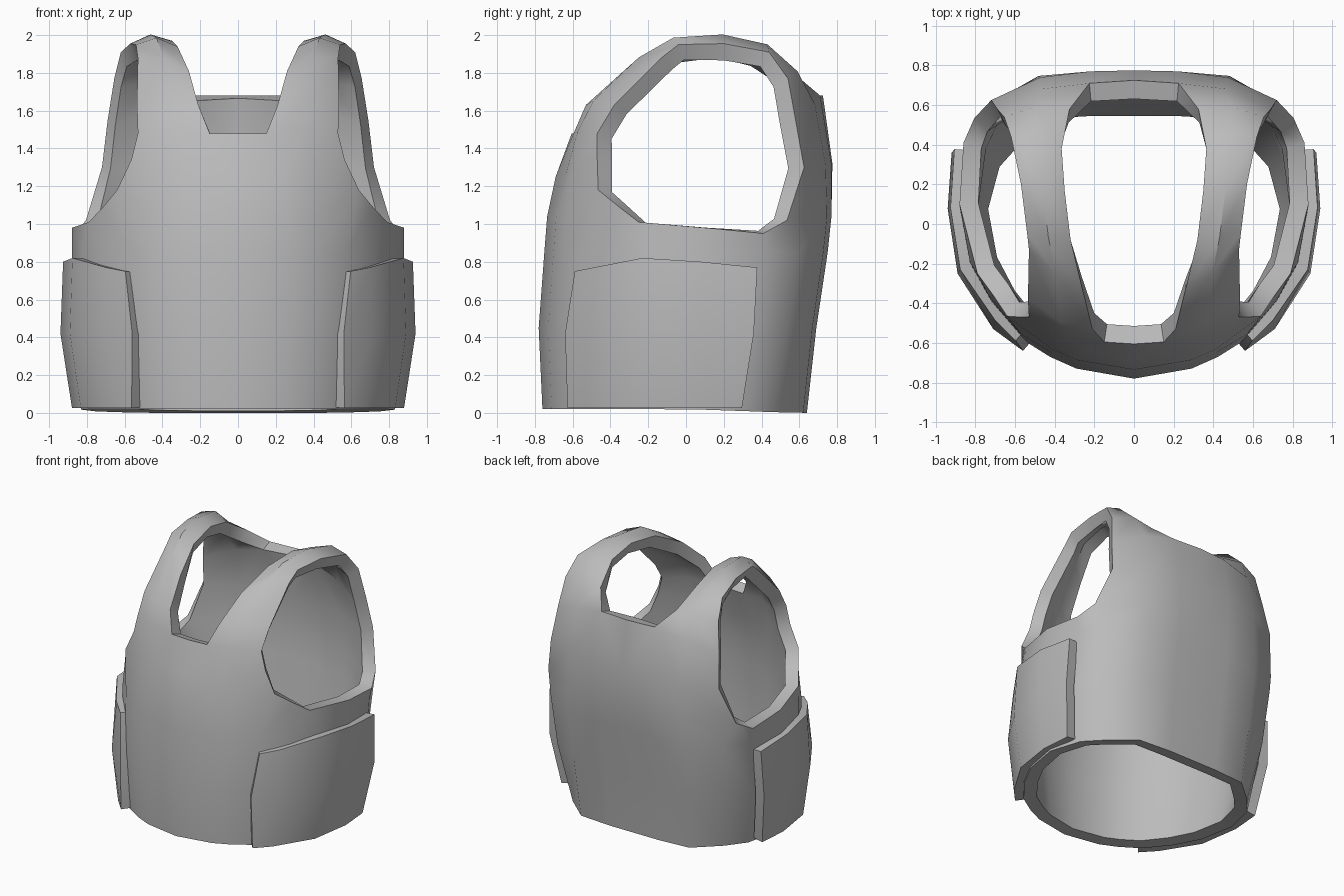
import bpy, bmesh, math
from mathutils import Vector

cube = bpy.data.objects.get("Cube")
if cube:
    bpy.data.objects.remove(cube, do_unlink=True)

GREY = (0.5, 0.5, 0.5, 1)
fabric = bpy.data.materials.new("grey fabric")
fabric.use_nodes = True
fabric.diffuse_color = GREY
fabric.node_tree.nodes["Principled BSDF"].inputs["Base Color"].default_value = GREY


def ring(outline, z, sx, front, back, drop=0.0):
    """Scale a half outline to one height; drop lowers its back."""
    return [Vector((x * sx, y * (front if y < 0 else back), z - drop * max(y, 0)))
            for x, y in outline]


def grid(rows):
    """Quads between neighbouring rows of points."""
    return [(a[i], a[i + 1], b[i + 1], b[i])
            for a, b in zip(rows, rows[1:]) for i in range(len(a) - 1)]


def shell(name, quads, thickness):
    """Mirrored cloth shell, thickened inwards, with crisp rims."""
    bm = bmesh.new()
    for q in quads:
        bm.faces.new([bm.verts.new(p) for p in q])
    bmesh.ops.remove_doubles(bm, verts=bm.verts, dist=0.0005)
    bmesh.ops.recalc_face_normals(bm, faces=bm.faces)
    middle = Vector((0, 0, 1))
    if sum(f.normal.dot(f.calc_center_median() - middle) for f in bm.faces) < 0:
        bmesh.ops.reverse_faces(bm, faces=bm.faces)
    mesh = bpy.data.meshes.new(name)
    bm.to_mesh(mesh)
    bm.free()
    mesh.materials.append(fabric)
    obj = bpy.data.objects.new(name, mesh)
    bpy.context.collection.objects.link(obj)
    mirror = obj.modifiers.new("Mirror", 'MIRROR')
    mirror.use_clip = True
    solid = obj.modifiers.new("Solidify", 'SOLIDIFY')
    solid.thickness = thickness
    solid.offset = -1
    bpy.ops.object.select_all(action='DESELECT')
    obj.select_set(True)
    bpy.context.view_layer.objects.active = obj
    bpy.ops.object.convert(target='MESH')
    bpy.ops.object.shade_smooth_by_angle(angle=math.radians(40))


# Waist: half outline from front centre round to back centre
body = [(0, -1), (.33, -.935), (.48, -.86), (.65, -.74), (.82, -.51), (.94, -.26),
        (1, .12), (.95, .55), (.84, .8), (.56, .97), (.25, 1), (0, 1)]
waist = [ring(body, .02, .83, .76, .64, .02),
         ring(body, .45, .88, .78, .69),
         ring(body, .85, .88, .75, .75)]

# The back corner pulls in towards the hem
for row, pull in zip(waist, (.05, .015)):
    row[7] -= Vector((pull / 2, pull / 2, 0))
    row[8] -= Vector((pull, pull, 0))

# Top of the waist, dipping under the armhole
top = ring(body, 1.04, .86, .735, .77)
top[3:9] = [Vector(p) for p in ((.64, -.465, 1.18), (.71, -.36, 1.095), (.79, -.25, 1.01),
                                (.88, .1, .98), (.86, .41, .95), (.805, .535, 1.02))]
waist.append(top)

# Shoulder strap: neck edge and armhole edge, front to back
neck = [(.25, -.64, 1.25), (.15, -.595, 1.48), (.21, -.53, 1.63), (.26, -.33, 1.81),
        (.32, -.08, 1.94), (.35, .17, 1.97), (.365, .38, 1.92), (.325, .58, 1.79),
        (.225, .71, 1.68), (.22, .77, 1.32)]
arm = [(.565, -.47, 1.34), (.53, -.47, 1.48), (.535, -.38, 1.63), (.53, -.13, 1.88),
       (.54, -.04, 1.95), (.57, .2, 1.955), (.62, .44, 1.91), (.655, .54, 1.77),
       (.69, .58, 1.55), (.72, .625, 1.3)]
strap = [[top[1], top[2], top[3]]]
for n, a in zip(neck, arm):
    n, a = Vector(n), Vector(a)
    mid = (n + a) / 2
    mid += (mid - Vector((.4, .05, 1.3))).normalized() * .042
    strap.append([n, mid, a])
strap.append([top[10], top[9], top[8]])

# Chest and upper back panels between the neck edges and the centre line
chest = [[top[0], top[1]],
         [Vector((0, -.69, 1.25)), strap[1][0]],
         [Vector((0, -.605, 1.48)), strap[2][0]]]
back = [[top[11], top[10]],
        [Vector((0, .775, 1.32)), strap[-2][0]],
        [Vector((0, .725, 1.68)), strap[-3][0]]]
shell("vest_body", grid(waist) + grid(strap) + grid(chest) + grid(back), .095)

# Side panels wrapped round the waist, slanting in at the front edge
side = [(.56, -.64), (.71, -.53), (.89, -.25), (.94, .08), (.92, .37)]
panel = [ring(side, .025, .935, .98, .8),
         ring(side, .42, 1, 1, .97),
         ring(side, .78, .985, .92, 1.02)]
panel[0][0].x += .04
panel[-1][0].x += .045
for point, lift in zip(panel[-1], (-.03, -.01, .04, .02, -.01)):
    point.z += lift
shell("side_panels", grid(panel), .075)
